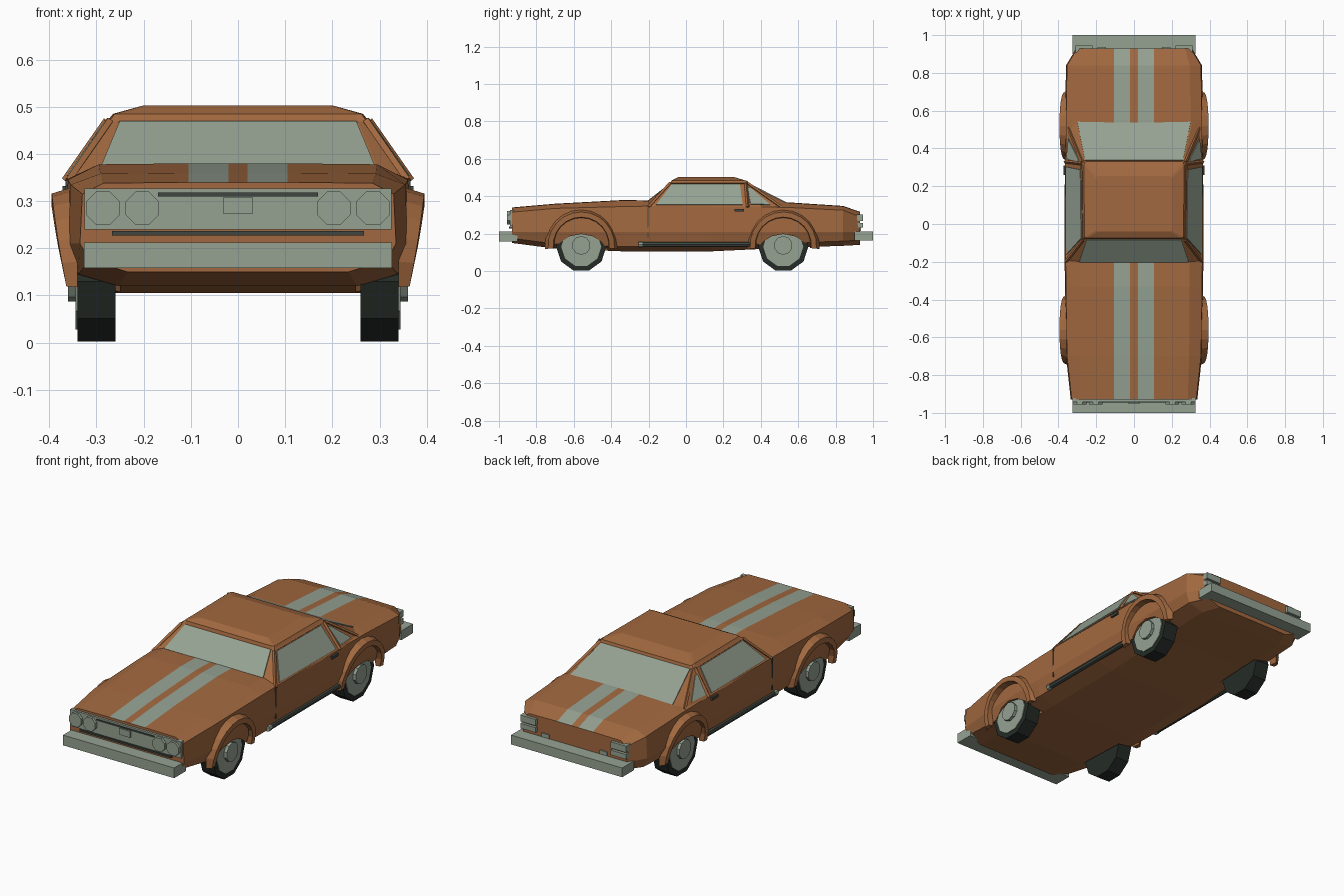
import bpy, bmesh, math
from mathutils import Vector, Matrix

if "Cube" in bpy.data.objects:
    bpy.data.objects.remove(bpy.data.objects["Cube"])


def material(name, rgb):
    m = bpy.data.materials.new(name)
    m.use_nodes = True
    m.diffuse_color = (*rgb, 1)
    m.node_tree.nodes["Principled BSDF"].inputs["Base Color"].default_value = (*rgb, 1)
    return m


PAINT = material("copper_paint", (0.36, 0.14, 0.05))
GREY = material("pale_grey", (0.30, 0.36, 0.29))
DARK = material("dark_trim", (0.05, 0.062, 0.052))
TYRE = material("tyre_black", (0.018, 0.024, 0.02))


def finish(name, bm, *mats):
    bmesh.ops.recalc_face_normals(bm, faces=bm.faces)
    me = bpy.data.meshes.new(name)
    bm.to_mesh(me)
    bm.free()
    for m in mats:
        me.materials.append(m)
    ob = bpy.data.objects.new(name, me)
    bpy.context.collection.objects.link(ob)
    return ob


def loft(name, rings, *mats):
    """Skin closed rings of points and cap both ends."""
    bm = bmesh.new()
    vs = [[bm.verts.new(p) for p in r] for r in rings]
    n = len(vs[0])
    for a, b in zip(vs, vs[1:]):
        for i in range(n):
            j = (i + 1) % n
            bm.faces.new((a[i], a[j], b[j], b[i]))
    bm.faces.new(vs[0])
    bm.faces.new(vs[-1])
    return finish(name, bm, *mats)


def box(name, lo, hi, mat):
    bm = bmesh.new()
    lo, hi = Vector(lo), Vector(hi)
    size = Matrix.Diagonal((*(hi - lo), 1))
    bmesh.ops.create_cube(bm, size=1, matrix=Matrix.Translation((lo + hi) / 2) @ size)
    return finish(name, bm, mat)


def rod(name, a, b, r, sides, mat, turn=0.0):
    """Cylinder from point a to point b."""
    a, b = Vector(a), Vector(b)
    d = b - a
    rot = d.to_track_quat('Z', 'Y').to_matrix().to_4x4() @ Matrix.Rotation(turn, 4, 'Z')
    bm = bmesh.new()
    bmesh.ops.create_cone(bm, cap_ends=True, segments=sides, radius1=r, radius2=r,
                          depth=d.length, matrix=Matrix.Translation((a + b) / 2) @ rot)
    return finish(name, bm, mat)


def pane(name, corners, uvs, mat, out):
    """Thin plate on a four-cornered panel, lifted toward the direction out."""
    a, b, c, d = map(Vector, corners)
    n = (c - a).cross(d - b).normalized()
    if n.dot(Vector(out)) < 0:
        n = -n
    pts = [a.lerp(b, u).lerp(d.lerp(c, u), v) for u, v in uvs]
    loft(name, [[p - n * 0.003 for p in pts], [p + n * 0.005 for p in pts]], mat)


SIDES = (("left", 1), ("right", -1))
AXLES = (("front", -0.56), ("rear", 0.52))

# Lower body: y, half width, bottom, shoulder height, top height, deck half width
stations = [(-0.93, 0.335, 0.15, 0.315, 0.338, 0.285),
            (-0.70, 0.36, 0.12, 0.335, 0.358, 0.292),
            (-0.33, 0.366, 0.105, 0.345, 0.378, 0.295),
            (-0.20, 0.367, 0.105, 0.347, 0.375, 0.295),
            (0.13, 0.367, 0.105, 0.347, 0.37, 0.295),
            (0.55, 0.365, 0.125, 0.34, 0.365, 0.30),
            (0.84, 0.36, 0.135, 0.325, 0.346, 0.295),
            (0.93, 0.305, 0.14, 0.29, 0.315, 0.27)]
rings = []
for y, w, zb, zs, zt, d in stations:
    half = [(w * 0.7, zb), (w * 0.94, zb + 0.025), (w, 0.21), (w * 0.985, zs),
            (d, zt), (0.105, zt + 0.002), (0.02, zt + 0.002)]
    rings.append([(x, y, z) for x, z in half] + [(-x, y, z) for x, z in reversed(half)])
body = loft("body", rings, PAINT, GREY)

# Wheel openings
for axle, y in AXLES:
    for side, s in SIDES:
        cutter = rod("arch_cutter", (s * 0.25, y, 0.035), (s * 0.5, y, 0.035), 0.163, 16, PAINT)
        cutter.hide_render = True
        mod = body.modifiers.new("arch", 'BOOLEAN')
        mod.operation = 'DIFFERENCE'
        mod.solver = 'EXACT'
        mod.object = cutter
        bpy.context.view_layer.objects.active = body
        bpy.ops.object.modifier_apply(modifier=mod.name)
        bpy.data.objects.remove(cutter)

# Twin stripes over the bonnet and boot
for f in body.data.polygons:
    stripe = f.normal.z > 0.8 and 0.03 < abs(f.center.x) < 0.1 and f.center.z > 0.25
    f.material_index = int(stripe)

# Cabin shell: outline points at the belt, under the roof and on the roof
belt = [(0.30, -0.215, 0.362), (0.36, -0.20, 0.343), (0.366, 0.33, 0.343),
        (0.348, 0.51, 0.34), (0.312, 0.57, 0.345)]
eave = [(0.255, -0.08, 0.468), (0.272, -0.085, 0.47), (0.277, 0.32, 0.47),
        (0.274, 0.33, 0.468), (0.265, 0.335, 0.465)]
brow = [(0.25, -0.075, 0.485), (0.262, -0.07, 0.485), (0.265, 0.31, 0.485),
        (0.262, 0.325, 0.482), (0.255, 0.33, 0.48)]
crown = [(0.19, -0.04, 0.503), (0.2, -0.035, 0.503), (0.2, 0.24, 0.503),
         (0.195, 0.25, 0.503), (0.19, 0.255, 0.503)]


def flip(p, s):
    return (p[0] * s, p[1], p[2])


loft("cabin", [r + [flip(p, -1) for p in reversed(r)] for r in (belt, eave, brow, crown)], PAINT)

# Windows
for name, i, out, top in (("windscreen", 0, (0, -1, 1), 0.98), ("rear_window", 4, (0, 1, 1), 0.99)):
    quad = [flip(belt[i], -1), belt[i], eave[i], flip(eave[i], -1)]
    pane(name, quad, [(0.01, 0.1), (0.99, 0.1), (0.99, top), (0.01, top)], GREY, out)
for side, s in SIDES:
    panel = [flip(p, s) for p in (belt[1], belt[2], eave[2], eave[1])]
    pane(side + "_door_window", panel, [(0.06, 0.07), (0.95, 0.07), (0.92, 0.95), (0.04, 0.95)],
         GREY, (s, 0, 0.5))
    panel = [flip(p, s) for p in (belt[2], belt[3], eave[3], eave[2])]
    pane(side + "_quarter_window", panel, [(0.1, 0.1), (0.74, 0.1), (0.5, 0.78), (0.15, 0.8)],
         GREY, (s, 0.3, 0.5))
    # Pillars standing proud of the shell
    for name, a, b in (("centre_pillar", belt[2], eave[2]), ("rear_pillar", belt[3], eave[3]),
                       ("front_pillar", belt[1], eave[1])):
        rod(f"{side}_{name}", flip(a, s), flip(b, s), 0.009, 4, PAINT)
    rod(side + "_drip_rail", flip(eave[1], s), flip(eave[2], s), 0.006, 4, PAINT)

    # Door trim and side pipe
    box(side + "_door_gap", (s * 0.36 - 0.006, -0.206, 0.18), (s * 0.36 + 0.006, -0.2, 0.345), DARK)
    box(side + "_door_handle", (s * 0.366 - 0.006, 0.26, 0.318), (s * 0.366 + 0.006, 0.31, 0.332), DARK)
    rod(side + "_side_pipe", (s * 0.35, -0.235, 0.142), (s * 0.35, 0.37, 0.142), 0.014, 8, DARK)
    rod(side + "_pipe_tip", (s * 0.35, -0.255, 0.142), (s * 0.35, -0.232, 0.142), 0.016, 8, GREY)

    # Flared arches and wheels
    for axle, y in AXLES:
        label = f"{side}_{axle}"
        arch = []
        for k in range(13):
            t = math.radians(-6 + 192 * k / 12)
            x = 0.364 + 0.031 * max(0, math.sin(t)) ** 0.7
            section = [(0.34, 0.195), (x, 0.178), (x, 0.15), (0.34, 0.145)]
            arch.append([(s * px, y + r * math.cos(t), 0.138 + r * math.sin(t)) for px, r in section])
        loft(label + "_arch_flare", arch, PAINT)
        rod(label + "_tyre", (s * 0.26, y, 0.13), (s * 0.34, y, 0.13), 0.134, 10, TYRE, math.pi / 10)
        rod(label + "_rim", (s * 0.33, y, 0.13), (s * 0.344, y, 0.13), 0.107, 10, GREY, math.pi / 10)
        rod(label + "_hub", (s * 0.34, y, 0.137), (s * 0.36, y, 0.137), 0.05, 10, GREY)

    # Lamps
    for name, x in (("inner", 0.203), ("outer", 0.286)):
        rod(f"{side}_{name}_headlamp", (s * x, -0.92, 0.285), (s * x, -0.956, 0.285), 0.038, 8,
            GREY, math.pi / 8)
    for name, lo, hi in (("upper", 0.268, 0.302), ("lower", 0.232, 0.258)):
        box(f"{side}_{name}_tail_lamp", (s * 0.265 - 0.045, 0.89, lo), (s * 0.265 + 0.045, 0.945, hi), GREY)
    box(side + "_rear_reflector", (s * 0.17 - 0.022, 0.92, 0.215), (s * 0.17 + 0.022, 0.936, 0.235), GREY)

# Nose
box("grille_panel", (-0.325, -0.942, 0.24), (0.325, -0.92, 0.327), GREY)
box("grille_badge_plate", (-0.032, -0.95, 0.274), (0.032, -0.94, 0.308), GREY)
box("grille_upper_bar", (-0.17, -0.946, 0.31), (0.17, -0.93, 0.318), DARK)
box("grille_lower_bar", (-0.267, -0.946, 0.227), (0.267, -0.92, 0.237), DARK)

# Bumpers
box("front_bumper", (-0.326, -1.0, 0.158), (0.326, -0.9, 0.212), GREY)
box("rear_bumper", (-0.326, 0.9, 0.163), (0.326, 1.0, 0.212), GREY)
